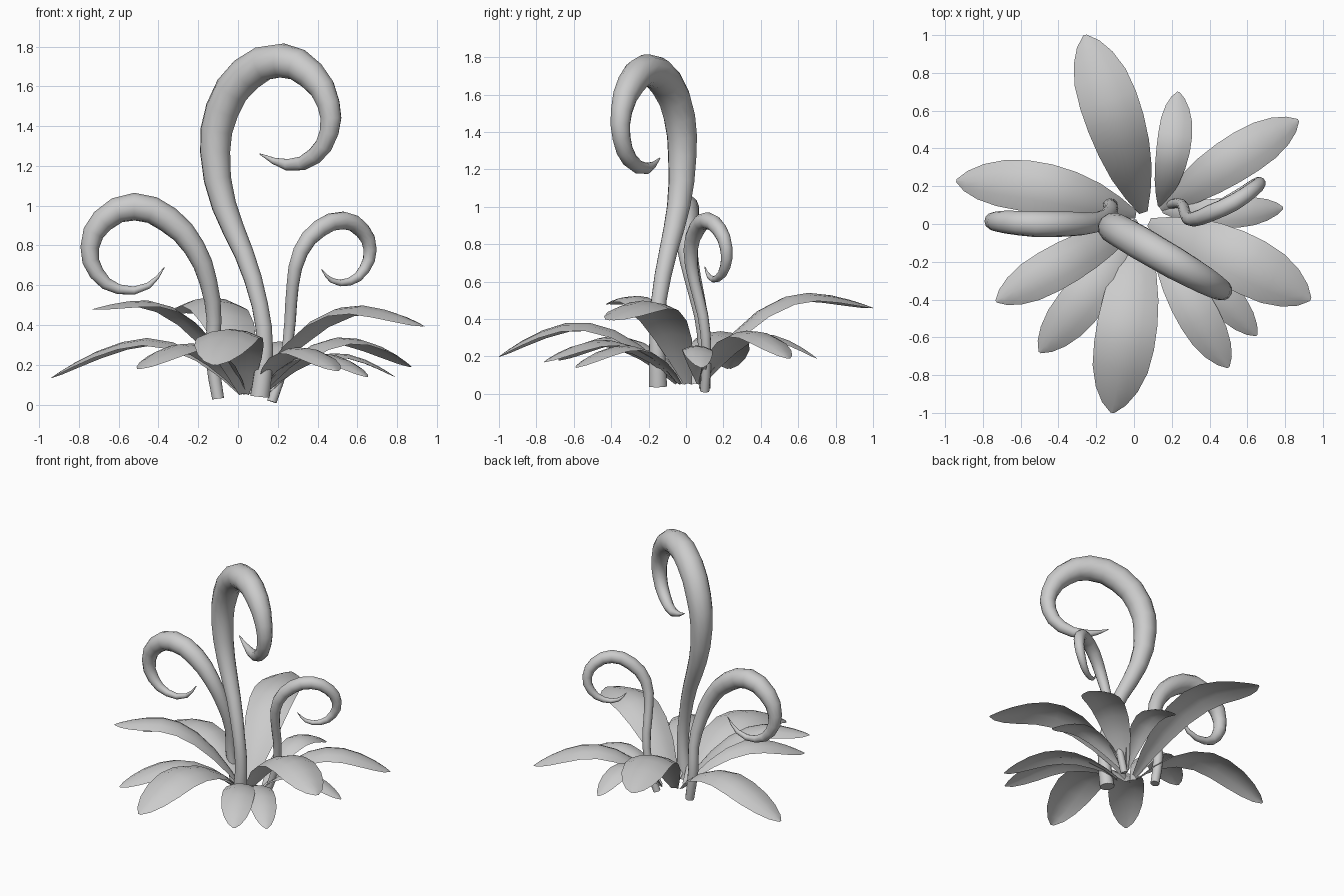
import bpy, bmesh, math
from mathutils import Vector


def finish(ob, convert=False):
    bpy.ops.object.select_all(action='DESELECT')
    ob.select_set(True)
    bpy.context.view_layer.objects.active = ob
    if convert:
        bpy.ops.object.convert(target='MESH')
    bpy.ops.object.shade_smooth_by_angle(angle=math.radians(50))


def stalk(name, pts):
    """Tapering tube through (x, y, z, radius) points."""
    cu = bpy.data.curves.new(name, 'CURVE')
    cu.dimensions = '3D'
    cu.bevel_depth = 1.0
    cu.bevel_resolution = 4
    cu.resolution_u = 2
    cu.use_fill_caps = True
    sp = cu.splines.new('BEZIER')
    sp.bezier_points.add(len(pts) - 1)
    for bp, (x, y, z, r) in zip(sp.bezier_points, pts):
        bp.co = (x, y, z)
        bp.radius = r
        bp.handle_left_type = bp.handle_right_type = 'AUTO'
    ob = bpy.data.objects.new(name, cu)
    bpy.context.collection.objects.link(ob)
    finish(ob, True)


# Leaf outline: (fraction of length, fraction of full width)
OUTLINE = [(0, .15), (.1, .45), (.22, .72), (.36, .9), (.5, .99), (.63, 1),
           (.76, .92), (.87, .7), (.95, .4), (1, .06)]


def leaf(name, base, tip, peak_z, peak_f, width, bow):
    """Arching leaf blade from base to tip, edges drooping, bowed sideways."""
    base, tip = Vector((*base, .055)), Vector(tip)
    d = (tip - base).to_2d().normalized()
    side = Vector((-d.y, d.x, 0))
    bm = bmesh.new()
    rows = []
    for f, w in OUTLINE:
        p = base.lerp(tip, f) + side * (bow * math.sin(math.pi * f))
        if f < peak_f:
            p.z = base.z + (peak_z - base.z) * (1 - (1 - f / peak_f) ** 2)
        else:
            p.z = peak_z - (peak_z - tip.z) * ((f - peak_f) / (1 - peak_f)) ** 1.7
        row = []
        for k in (-1, -.5, 0, .5, 1):
            q = p + side * (k * w * width / 2)
            q.z -= .14 * width * w * k * k
            row.append(bm.verts.new(q))
        rows.append(row)
    for a, b in zip(rows, rows[1:]):
        for i in range(4):
            bm.faces.new((a[i], b[i], b[i + 1], a[i + 1]))
    bmesh.ops.recalc_face_normals(bm, faces=bm.faces)
    if sum(f.normal.z for f in bm.faces) < 0:
        bmesh.ops.reverse_faces(bm, faces=bm.faces)
    me = bpy.data.meshes.new(name)
    bm.to_mesh(me)
    bm.free()
    ob = bpy.data.objects.new(name, me)
    bpy.context.collection.objects.link(ob)
    finish(ob)


# Curled stalks
stalk("tall_stalk", [
    (.11, -.15, .04, .05), (.135, -.155, .28, .042), (.11, -.145, .5, .042),
    (.03, -.095, .76, .05), (-.07, -.04, 1.0, .063), (-.115, -.02, 1.27, .077),
    (-.08, -.035, 1.48, .086), (.04, -.105, 1.66, .09), (.22, -.21, 1.73, .087),
    (.37, -.295, 1.655, .075), (.455, -.345, 1.51, .058), (.458, -.345, 1.37, .049),
    (.385, -.3, 1.25, .042), (.25, -.21, 1.205, .03), (.11, -.14, 1.26, .003)])
stalk("left_stalk", [
    (-.1, .1, .03, .03), (-.13, .1, .25, .035), (-.12, .08, .42, .037),
    (-.15, .035, .62, .045), (-.22, .005, .79, .055), (-.35, 0, .93, .067),
    (-.52, 0, .995, .07), (-.68, .01, .925, .061), (-.745, .015, .79, .047),
    (-.71, .02, .66, .038), (-.6, .03, .58, .025), (-.45, .035, .598, .016),
    (-.37, .04, .69, .002)])
stalk("right_stalk", [
    (.17, .1, .015, .025), (.235, .11, .22, .026), (.262, .09, .42, .029),
    (.275, .045, .6, .031), (.315, .025, .77, .039), (.41, .06, .885, .045),
    (.53, .115, .926, .045), (.625, .18, .875, .04), (.664, .215, .78, .034),
    (.635, .21, .68, .028), (.56, .17, .618, .02), (.47, .125, .625, .013),
    (.42, .1, .68, .002)])

# Rosette of leaves: base, tip, crest height, crest position, width, bow
LEAVES = [
    ((.05, .06), (-.26, 1.0, .46), .54, .63, .31, -.01),
    ((.14, .09), (.235, .70, .19), .32, .55, .18, -.02),
    ((.14, .08), (.87, .55, .19), .34, .55, .24, .01),
    ((.15, .07), (.79, .085, .14), .26, .55, .16, -.02),
    ((.08, .01), (.935, -.40, .395), .50, .6, .31, .02),
    ((.12, -.03), (.65, -.59, .14), .26, .55, .19, .01),
    ((.11, -.05), (.50, -.76, .17), .29, .55, .22, -.01),
    ((.03, -.03), (-.115, -1.0, .20), .385, .57, .32, .01),
    ((.03, -.01), (-.5, -.68, .18), .31, .55, .24, .01),
    ((.02, .01), (-.73, -.41, .48), .525, .66, .23, 0),
    ((.01, .05), (-.94, .23, .135), .335, .5, .27, -.045),
]
for i, args in enumerate(LEAVES, 1):
    leaf(f"leaf_{i:02d}", *args)
